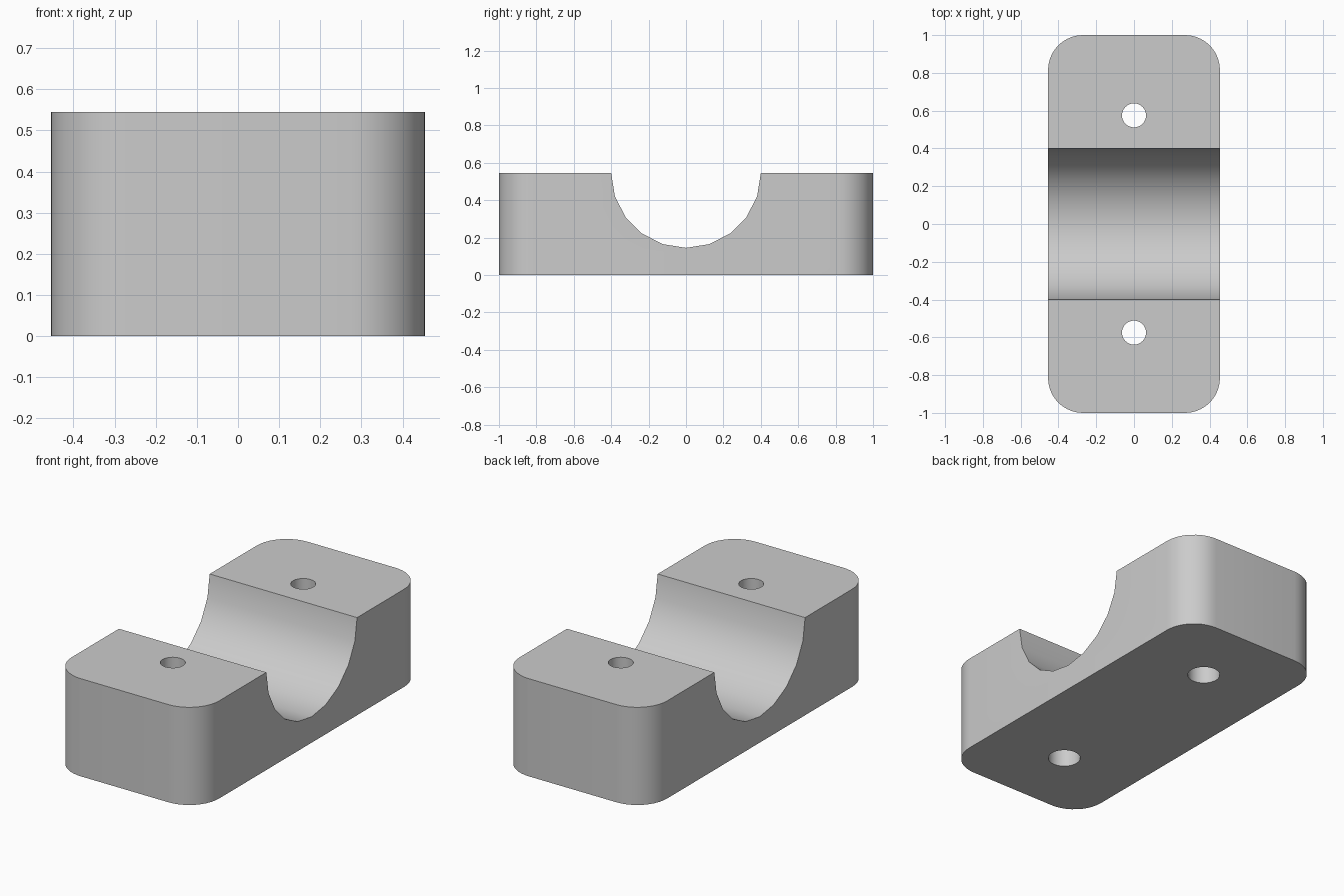
import bpy, bmesh
from math import sin, cos, pi, radians
from mathutils import Vector

if "Cube" in bpy.data.objects:
    bpy.data.objects.remove(bpy.data.objects["Cube"], do_unlink=True)

WIDTH, LENGTH, HEIGHT = 0.91, 2.0, 0.545
CORNER, GROOVE = 0.185, 0.4
HOLE_Y, HOLE_R = 0.575, 0.0635
BORE_R, BORE_DEPTH = 0.085, 0.25

grey = bpy.data.materials.new("light grey")
grey.use_nodes = True
colour = (0.6, 0.6, 0.6, 1)
grey.diffuse_color = colour
grey.node_tree.nodes["Principled BSDF"].inputs["Base Color"].default_value = colour


def prism(name, points, offset):
    """Extrude a closed outline of 3D points along an offset."""
    bm = bmesh.new()
    face = bm.faces.new([bm.verts.new(p) for p in points])
    new = bmesh.ops.extrude_face_region(bm, geom=[face])["geom"]
    verts = [v for v in new if isinstance(v, bmesh.types.BMVert)]
    bmesh.ops.translate(bm, verts=verts, vec=Vector(offset))
    bmesh.ops.recalc_face_normals(bm, faces=bm.faces)
    mesh = bpy.data.meshes.new(name)
    bm.to_mesh(mesh)
    bm.free()
    mesh.materials.append(grey)
    obj = bpy.data.objects.new(name, mesh)
    bpy.context.collection.objects.link(obj)
    return obj


def arc(radius, start, end, steps):
    return [(radius * cos(start + (end - start) * i / steps),
             radius * sin(start + (end - start) * i / steps)) for i in range(steps + 1)]


def round_cutter(name, y, radius, bottom, top):
    ring = [(u, y + v, bottom) for u, v in arc(radius, 0, 2 * pi, 32)[:-1]]
    return prism(name, ring, (0, 0, top - bottom))


# Block with rounded vertical corners
outline = []
for k, (sx, sy) in enumerate([(1, 1), (-1, 1), (-1, -1), (1, -1)]):
    cx, cy = sx * (WIDTH / 2 - CORNER), sy * (LENGTH / 2 - CORNER)
    outline += [(cx + u, cy + v, 0) for u, v in arc(CORNER, k * pi / 2, (k + 1) * pi / 2, 10)]
block = prism("clamp_block", outline, (0, 0, HEIGHT))

# Half-round groove across the top
groove = [(-1, u, HEIGHT + v) for u, v in arc(GROOVE, pi, 2 * pi, 10)]
groove += [(-1, GROOVE, 1), (-1, -GROOVE, 1)]
cutters = [prism("groove_cutter", groove, (2, 0, 0))]

# Screw holes, wider from below
for side, y in (("front", -HOLE_Y), ("back", HOLE_Y)):
    cutters.append(round_cutter(side + "_hole_cutter", y, HOLE_R, -0.1, 1))
    cutters.append(round_cutter(side + "_bore_cutter", y, BORE_R, -0.2, BORE_DEPTH))

bpy.ops.object.select_all(action="DESELECT")
bpy.context.view_layer.objects.active = block
block.select_set(True)
for cutter in cutters:
    cut = block.modifiers.new(cutter.name, "BOOLEAN")
    cut.operation, cut.solver, cut.object = "DIFFERENCE", "EXACT", cutter
    bpy.ops.object.modifier_apply(modifier=cut.name)
    bpy.data.objects.remove(cutter, do_unlink=True)

bpy.ops.object.shade_smooth_by_angle(angle=radians(30))
